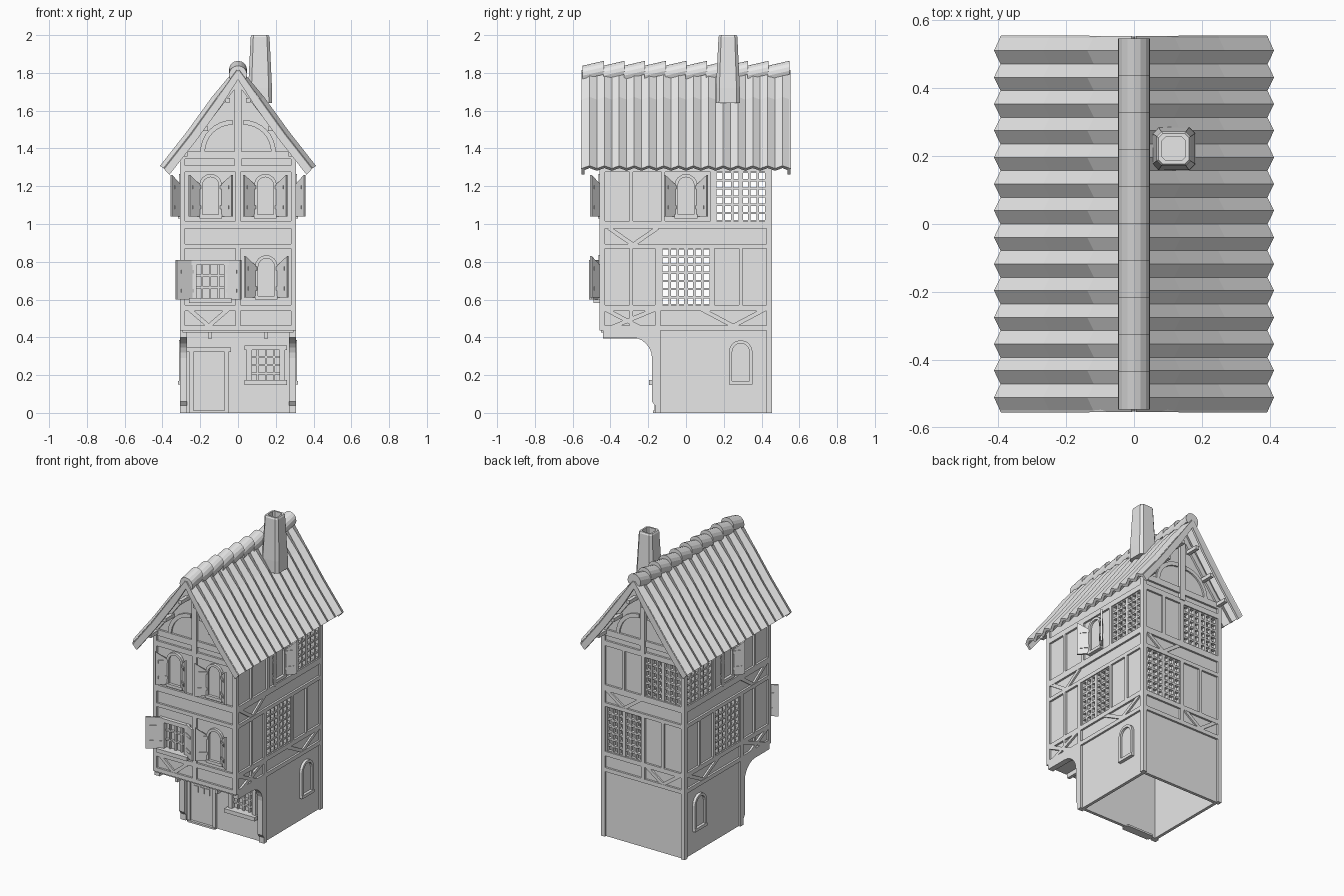
import bpy, bmesh
from math import sin, cos, pi, radians
from mathutils import Matrix, Vector

cube = bpy.data.objects.get("Cube")
if cube:
    bpy.data.objects.remove(cube, do_unlink=True)

stone = bpy.data.materials.new("pale_grey")
stone.use_nodes = True
GREY = (0.8, 0.8, 0.8, 1)
stone.diffuse_color = GREY
stone.node_tree.nodes["Principled BSDF"].inputs["Base Color"].default_value = GREY

parts = {}
T = 0.013  # timber thickness


def part(name):
    return parts.setdefault(name, bmesh.new())


def frame(origin, u, n):
    """Wall frame: local (across, up, outward) to world."""
    return Matrix.Translation(origin) @ Matrix((u, (0, 0, 1), n)).transposed().to_4x4()


def prism(name, M, pts, d0, d1):
    """Extrude a flat outline between two depths of a wall frame."""
    bm = part(name)
    a, b = [[bm.verts.new(M @ Vector((u, v, d))) for u, v in pts] for d in (d0, d1)]
    bm.faces.new(a)
    bm.faces.new(b[::-1])
    for i in range(len(pts)):
        j = (i + 1) % len(pts)
        bm.faces.new((a[i], b[i], b[j], a[j]))
    return a, b


def box(name, M, u0, u1, v0, v1, d0=-0.005, d1=T):
    return prism(name, M, [(u0, v0), (u1, v0), (u1, v1), (u0, v1)], d0, d1)


def beam(name, M, p, q, w, d1=T):
    p, q = Vector(p), Vector(q)
    s = (q - p).normalized().orthogonal() * w / 2
    prism(name, M, [p - s, q - s, q + s, p + s], -0.005, d1)


def v_brace(M, u0, u1, v0, v1):
    mid = (u0 + u1) / 2
    for u in (u0, u1):
        beam("diagonal_braces", M, (u, v1), (mid, v0), 0.022, T - 0.002)


def wall(name, M, u0, u1, v0, v1, holes=()):
    """Flat wall with rectangular openings."""
    bm = part(name)
    us = sorted({u0, u1, *[h[0] for h in holes], *[h[1] for h in holes]})
    vs = sorted({v0, v1, *[h[2] for h in holes], *[h[3] for h in holes]})
    grid = [[bm.verts.new(M @ Vector((u, v, -0.01))) for v in vs] for u in us]
    for i in range(len(us) - 1):
        for j in range(len(vs) - 1):
            cu, cv = (us[i] + us[i + 1]) / 2, (vs[j] + vs[j + 1]) / 2
            if not any(h[0] < cu < h[1] and h[2] < cv < h[3] for h in holes):
                bm.faces.new((grid[i][j], grid[i + 1][j], grid[i + 1][j + 1], grid[i][j + 1]))


def lattice(M, hole, rows):
    """Two leaves of crossed bars with a post between them."""
    u0, u1, v0, v1 = hole
    for i in range(7):
        u, w = u0 + (u1 - u0) * i / 6, 0.011 if i == 3 else 0.006
        box("lattice_windows", M, u - w, u + w, v0, v1, -0.02, 0.006)
    for j in range(rows + 1):
        v = v0 + (v1 - v0) * j / rows
        box("lattice_windows", M, u0, u1, v - 0.006, v + 0.006, -0.017, 0.004)


def arch(u, v0, w, h):
    top = [(u + w / 2 * cos(pi * i / 8), v0 + h - w / 2 + w / 2 * sin(pi * i / 8)) for i in range(9)]
    return [(u + w / 2, v0)] + top + [(u - w / 2, v0)]


def shutter(M, hinge, side, w, v0, v1, drop, angle):
    """Open leaf with strap hinges; drop lowers the curved top at the hinge."""
    c, s = cos(radians(angle)), sin(radians(angle))
    leaf = M @ Matrix.Translation((hinge, 0, T)) @ Matrix(
        ((side * c, 0, -side * s), (0, 1, 0), (s, 0, c))).to_4x4()
    curve = [(w * cos(pi / 8 * i), v1 - drop * (1 - cos(pi / 2 - pi / 8 * (4 - i)))) for i in range(5)]
    prism("shutters", leaf, [(0, v0), (w, v0)] + curve, -0.006, 0.006)
    for f in (0.22, 0.7):
        v = v0 + (v1 - v0) * f
        box("shutter_hinges", leaf, -0.012, w * 0.75, v - 0.01, v + 0.01, -0.01, 0.01)


def arched_window(M, u, v0, w=0.12, h=0.23, leaves=True):
    prism("arched_frames", M, arch(u, v0, w, h) + arch(u, v0, w - 0.034, h - 0.017)[::-1], -0.005, 0.018)
    prism("window_panes", M, arch(u, v0, w - 0.03, h - 0.015), -0.003, 0.004)
    box("window_sills", M, u - w / 2, u + w / 2, v0 - 0.006, v0 + 0.014, -0.005, 0.022)
    if leaves:
        for s in (-1, 1):
            shutter(M, u + s * w / 2, s, 0.07, v0 + 0.005, v0 + h - 0.005, 0.05, 40)


def square_window(M, u0, u1, v0, v1, cols, rows):
    box("window_panes", M, u0, u1, v0, v1, -0.018, -0.012)
    for u in (u0, u1):
        box("window_frames", M, u - 0.014, u + 0.014, v0, v1, -0.01, 0.02)
    box("window_frames", M, u0 - 0.025, u1 + 0.025, v1 - 0.008, v1 + 0.018, -0.01, 0.024)
    box("window_sills", M, u0 - 0.025, u1 + 0.025, v0 - 0.018, v0 + 0.008, -0.01, 0.045)
    for i in range(1, cols):
        u = u0 + (u1 - u0) * i / cols
        box("glazing_bars", M, u - 0.005, u + 0.005, v0, v1, -0.015, 0.004)
    for j in range(1, rows):
        v = v0 + (v1 - v0) * j / rows
        box("glazing_bars", M, u0, u1, v - 0.005, v + 0.005, -0.015, 0.004)


X, Y = Vector((1, 0, 0)), Vector((0, 1, 0))
PLAN = frame((0, 0, 0), X, Y)
FRONT = frame((0, -0.445, 0), X, -Y)
PORCH = frame((0, -0.15, 0), X, -Y)
BACK = frame((0, 0.442, 0), X, Y)
SIDES = [frame((s * 0.295, 0, 0), Y, s * X) for s in (1, -1)]
BANDS = [(0.435, 0.462), (0.54, 0.57), (0.87, 0.895), (0.975, 1.015), (1.275, 1.31)]

# Side walls
for M in SIDES:
    low, high = (-0.13, 0.13, 0.57, 0.87), (0.155, 0.425, 1.015, 1.275)
    wall("side_walls", M, -0.445, 0.442, 0, 1.37, [(-0.445, -0.15, 0, 0.44), low, high])
    lattice(M, low, 7)
    lattice(M, high, 6)
    for v0, v1 in BANDS:
        box("side_beams", M, -0.455, 0.452, v0, v1)
    for u0, u1, v0, v1 in ((-0.458, -0.43, 0.44, 1.36), (0.425, 0.455, 0, 1.36), (-0.165, -0.135, 0, 0.87),
                           (-0.3, -0.28, 0.4, 0.87), (0.13, 0.15, 0.54, 0.87), (0.28, 0.3, 0.57, 0.87),
                           (-0.3, -0.28, 1.0, 1.3), (-0.13, -0.11, 1.0, 1.3), (0.13, 0.155, 1.0, 1.3)):
        box("side_posts", M, u0, u1, v0, v1)
    v_brace(M, 0.08, 0.42, 0.46, 0.55)
    v_brace(M, -0.41, -0.15, 0.89, 0.98)
    beam("diagonal_braces", M, (-0.43, 0.55), (-0.2, 0.43), 0.022)
    beam("diagonal_braces", M, (-0.16, 0.55), (-0.4, 0.45), 0.022)
    arched_window(M, 0, 1.035)
    arched_window(M, 0.29, 0.155, 0.125, 0.23, False)
    # Curved jetty bracket
    curve = [(-0.29 + 0.11 * sin(pi / 2 * i / 6), 0.29 + 0.11 * cos(pi / 2 * i / 6)) for i in range(7)]
    prism("jetty_brackets", M, [(-0.14, 0.445), (-0.44, 0.445), (-0.44, 0.4)] + curve
          + [(-0.18, 0.06), (-0.165, 0.04), (-0.165, 0), (-0.14, 0)], -0.025, T)

# Upper front
big = (-0.235, -0.06, 0.6, 0.79)
wall("front_wall", FRONT, -0.295, 0.295, 0.44, 1.33, [big])
box("jetty_floor", PLAN, -0.295, 0.295, 0.425, 0.445, -0.45, -0.14)
square_window(FRONT, *big, 4, 3)
shutter(FRONT, -0.24, -1, 0.1, 0.6, 0.81, 0, 30)
shutter(FRONT, -0.055, 1, 0.08, 0.6, 0.81, 0, 30)
for u, v in ((0.15, 0.605), (0.145, 1.035), (-0.145, 1.035)):
    arched_window(FRONT, u, v)
v_brace(FRONT, -0.26, -0.05, 0.46, 0.55)

# Back wall
low, high = (0.015, 0.27, 0.57, 0.87), (-0.275, -0.015, 1.015, 1.275)
wall("back_wall", BACK, -0.295, 0.295, 0, 1.33, [low, high])
lattice(BACK, low, 7)
lattice(BACK, high, 6)
v_brace(BACK, -0.27, -0.02, 0.46, 0.55)
v_brace(BACK, 0.02, 0.27, 0.89, 0.98)
for u in (-0.145, 0.145):
    box("back_posts", BACK, u - 0.01, u + 0.01, *((0.57, 0.87) if u < 0 else (1.0, 1.28)))

# Framing and gables shared by front and back
for M in (FRONT, BACK):
    for v0, v1 in BANDS:
        box("cross_beams", M, -0.305, 0.305, v0, v1)
    foot = 0.44 if M is FRONT else 0
    for s in (-1, 1):
        box("corner_posts", M, s * 0.28, s * 0.308, foot, 1.35)
    for v0, v1 in ((0.44, 0.87), (1.0, 1.3)):
        box("centre_posts", M, -0.014, 0.014, v0, v1)
    prism("gable_walls", M, [(-0.295, 1.3), (0.295, 1.3), (0.295, 1.38), (0, 1.78), (-0.295, 1.38)], -0.02, 0)
    box("gable_timbers", M, -0.3, 0.3, 1.345, 1.385)
    box("gable_timbers", M, -0.018, 0.018, 1.3, 1.75, -0.005, T + 0.006)
    for s in (-1, 1):
        beam("gable_timbers", M, (s * 0.3, 1.375), (0, 1.765), 0.035)
        rim = [(s * (0.03 + r * cos(pi / 2 * i / 8)), 1.38 + r * sin(pi / 2 * i / 8))
               for r, order in ((0.17, range(9)), (0.145, range(8, -1, -1))) for i in order]
        prism("curved_braces", M, rim, -0.005, T - 0.002)
        for u, v in ((0.055, 1.655), (0.17, 1.505), (0.28, 1.37)):
            box("purlin_ends", M, s * u - 0.012, s * u + 0.012, v - 0.012, v + 0.012, 0, 0.09)

# Ground floor front
shop = (0.06, 0.235, 0.165, 0.34)
wall("ground_front", PORCH, -0.295, 0.295, 0, 0.44, [shop])
square_window(PORCH, *shop, 4, 4)
for s in (-1, 1):
    box("porch_posts", PORCH, s * 0.28, s * 0.308, 0, 0.44)
    box("door_frame", PORCH, -0.153 + s * 0.082, -0.153 + s * 0.104, 0, 0.33, -0.005, 0.018)
    box("joist_ends", PLAN, s * 0.148 - 0.01, s * 0.148 + 0.01, 0.395, 0.43, -0.44, -0.14)
box("door_frame", PORCH, -0.27, -0.036, 0.322, 0.345, -0.005, 0.024)
box("door", PORCH, -0.235, -0.071, 0.01, 0.322, -0.005, 0.008)
box("door_step", PORCH, -0.25, -0.055, 0, 0.012, -0.03, 0.025)
for i in range(3):
    for v in (0.21, 0.26):
        box("door_panes", PORCH, -0.212 + i * 0.042, -0.18 + i * 0.042, v, v + 0.04, 0.005, 0.013)

# Pleated roof slopes with verge boards
SLOPE = [(0, 1.815), (0.12, 1.66), (0.25, 1.48), (0.395, 1.295)]
for s in (-1, 1):
    bm = part("roof_slopes")
    rows = []
    for i in range(29):
        lift = 0.012 if i % 2 else -0.012
        rows.append([bm.verts.new((s * (x + (0.8 * lift if x else 0)), 0.55 - 1.1 * i / 28, z + 0.6 * lift))
                     for x, z in SLOPE])
    for a, b in zip(rows, rows[1:]):
        for j in range(len(SLOPE) - 1):
            bm.faces.new((a[j], a[j + 1], b[j + 1], b[j]))
    board = [(s * x, z) for x, z in SLOPE] + [(s * (x - 0.032), z - 0.034) for x, z in SLOPE[:0:-1]] + [(0, 1.765)]
    for y in (-0.552, 0.537):
        prism("verge_boards", PLAN, board, y, y + 0.015)

# Overlapping ridge tiles
for i in range(10):
    y = -0.547 + i * 0.109
    arc = [(0.048 * cos(radians(a)), 1.79 + 0.048 * sin(radians(a))) for a in range(-30, 211, 24)]
    near, far = prism("ridge_tiles", PLAN, arc, y, y + 0.113)
    for v in far:
        v.co.z += 0.026

# Tapered chimney with an open flue
bm = part("chimney")
rings = []
for z, r in ((1.64, 0.064), (1.72, 0.063), (1.99, 0.05), (2.0, 0.045), (2.0, 0.034), (1.9, 0.034)):
    k = r * 0.72
    rings.append([bm.verts.new((0.117 + x, 0.222 + y, z)) for x, y in
                  ((r, k), (k, r), (-k, r), (-r, k), (-r, -k), (-k, -r), (k, -r), (r, -k))])
for a, b in zip(rings, rings[1:]):
    for i in range(8):
        bm.faces.new((a[i], a[(i + 1) % 8], b[(i + 1) % 8], b[i]))
bm.faces.new(rings[0][::-1])
bm.faces.new(rings[-1])

# Turn every part into an object
SHEETS = {"side_walls", "front_wall", "back_wall", "ground_front", "roof_slopes"}
for name, bm in parts.items():
    bmesh.ops.recalc_face_normals(bm, faces=bm.faces)
    mesh = bpy.data.meshes.new(name)
    bm.to_mesh(mesh)
    bm.free()
    mesh.materials.append(stone)
    obj = bpy.data.objects.new(name, mesh)
    bpy.context.collection.objects.link(obj)
    if name in SHEETS:
        solid = obj.modifiers.new("thickness", "SOLIDIFY")
        solid.thickness, solid.offset = 0.02, 0
